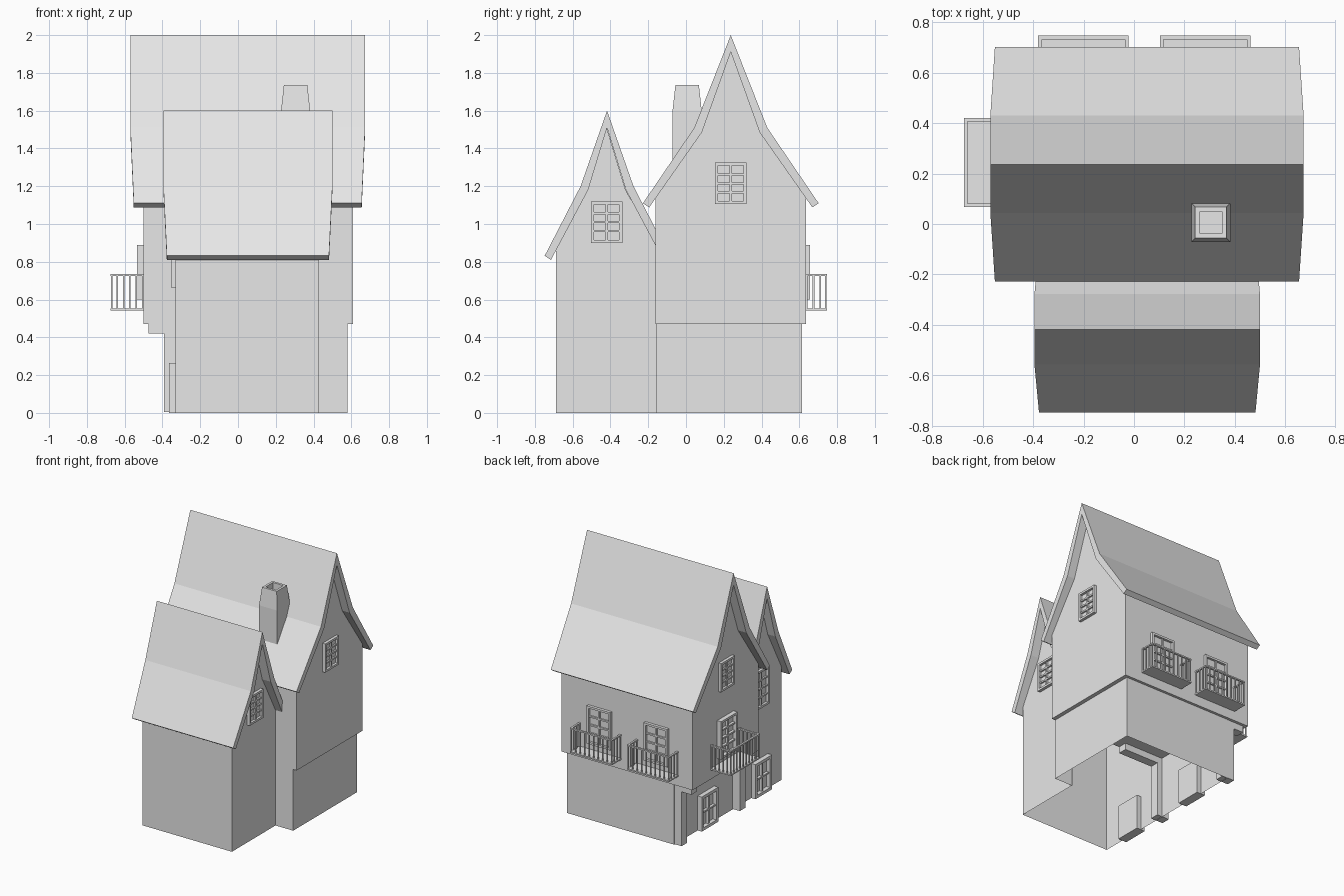
import bpy, bmesh
from mathutils import Vector

cube = bpy.data.objects.get("Cube")
if cube:
    bpy.data.objects.remove(cube, do_unlink=True)

grey = bpy.data.materials.new("plain_grey")
grey.use_nodes = True
grey.diffuse_color = (0.8, 0.8, 0.8, 1)
grey.node_tree.nodes["Principled BSDF"].inputs["Base Color"].default_value = (0.8, 0.8, 0.8, 1)


def finish(name, bm, recalc=True):
    if recalc:
        bmesh.ops.recalc_face_normals(bm, faces=bm.faces)
    mesh = bpy.data.meshes.new(name)
    bm.to_mesh(mesh)
    bm.free()
    mesh.materials.append(grey)
    obj = bpy.data.objects.new(name, mesh)
    bpy.context.collection.objects.link(obj)
    return obj


def add_box(bm, lo, hi, place=Vector):
    """Axis-aligned box, optionally placed on a wall."""
    v = [bm.verts.new(place((x, y, z))) for x in (lo[0], hi[0])
         for y in (lo[1], hi[1]) for z in (lo[2], hi[2])]
    for f in ((0, 1, 3, 2), (4, 6, 7, 5), (0, 4, 5, 1), (2, 3, 7, 6), (0, 2, 6, 4), (1, 5, 7, 3)):
        bm.faces.new([v[i] for i in f])


def on_wall(side, plane):
    """Maps (along, outward, up) to the model for a given wall."""
    if side == "back":
        return lambda p: Vector((p[0], plane + p[1], p[2]))
    sign = 1 if side == "left" else -1
    return lambda p: Vector((plane + sign * p[1], p[0], p[2]))


# House bodies: a gable profile across y, extruded along x
def house(name, x0, x1, mid, half, base, wall_top, bend, ridge, open_below):
    prof = [(mid - half, base), (mid - half, wall_top), (mid - bend[0], bend[1]), (mid, ridge),
            (mid + bend[0], bend[1]), (mid + half, wall_top), (mid + half, base)]
    bm = bmesh.new()
    a, b = [[bm.verts.new((x, y, z)) for y, z in prof] for x in (x0, x1)]
    bm.faces.new(a)
    bm.faces.new(b[::-1])
    for i in range(6):
        if not (open_below and i == 5):
            bm.faces.new((a[i], b[i], b[i + 1], a[i + 1]))
    if not open_below:
        bm.faces.new((a[6], b[6], b[0], a[0]))
    finish(name, bm)


house("upper_storey", -0.5, 0.61, 0.237, 0.398, 0.47, 1.18, (0.153, 1.485), 1.91, False)
house("front_wing", -0.33, 0.43, -0.42, 0.268, 0, 0.88, (0.1, 1.18), 1.51, True)

# Ground floor: walls only, open below
bm = bmesh.new()
plan = [(0.43, -0.16), (0.58, -0.16), (0.58, 0.615), (-0.33, 0.615), (-0.33, -0.16)]
rows = [[bm.verts.new((x, y, z)) for x, y in plan] for z in (0, 0.47)]
for i in range(4):
    bm.faces.new((rows[0][i], rows[0][i + 1], rows[1][i + 1], rows[1][i]))
finish("ground_floor_walls", bm, False)


# Roofs: thick bent slabs whose ends draw in towards the eaves
def roof(name, x0, x1, mid, outer, inner, draw_in):
    bm = bmesh.new()
    stations = []
    for k, sign in ((2, -1), (1, -1), (0, 1), (1, 1), (2, 1)):
        d = draw_in if k == 2 else 0
        ring = []
        for (y, z), x in ((outer[k], x0 + d), (outer[k], x1 - d), (inner[k], x1 - d), (inner[k], x0 + d)):
            ring.append(bm.verts.new((x, mid + sign * y, z)))
        stations.append(ring)
    for a, b in zip(stations, stations[1:]):
        for i in range(4):
            j = (i + 1) % 4
            bm.faces.new((a[i], a[j], b[j], b[i]))
    bm.faces.new(stations[0])
    bm.faces.new(stations[-1][::-1])
    finish(name, bm)


roof("main_roof", -0.57, 0.673, 0.237,
     [(0, 2.0), (0.193, 1.51), (0.465, 1.11)], [(0, 1.91), (0.153, 1.485), (0.432, 1.088)], 0.018)
roof("front_wing_roof", -0.395, 0.5, -0.418,
     [(0, 1.6), (0.14, 1.2), (0.33, 0.832)], [(0, 1.51), (0.1, 1.18), (0.297, 0.81)], 0.018)

# Chimney: tapered stack with a sunken flue
bm = bmesh.new()
rings = []
for half, z in ((0.077, 1.1), (0.077, 1.6), (0.062, 1.737), (0.044, 1.737), (0.044, 1.64)):
    rings.append([bm.verts.new((0.305 + sx * half, 0.006 + sy * half, z))
                  for sx, sy in ((-1, -1), (1, -1), (1, 1), (-1, 1))])
for a, b in zip(rings, rings[1:]):
    for i in range(4):
        j = (i + 1) % 4
        bm.faces.new((a[i], a[j], b[j], b[i]))
bm.faces.new(rings[0][::-1])
bm.faces.new(rings[-1])
finish("chimney", bm)


# Windows and doors: frame, glazing bars and a recessed pane
def window(name, side, plane, centre, width, z0, z1, panes=4, depth=0.022, inward=0.0, frame=0.016):
    place = on_wall(side, plane)
    u0, u1 = centre - width / 2, centre + width / 2
    bm = bmesh.new()
    for a, b in ((u0, u0 + frame), (u1 - frame, u1)):
        add_box(bm, (a, -inward, z0), (b, depth, z1), place)
    for a, b in ((z0, z0 + frame), (z1 - frame, z1)):
        add_box(bm, (u0 + frame, -inward, a), (u1 - frame, depth, b), place)
    add_box(bm, (u0 + frame, -inward, z0 + frame), (u1 - frame, 0.004, z1 - frame), place)
    bar = 0.006
    add_box(bm, (centre - bar, 0.004, z0 + frame), (centre + bar, depth * 0.7, z1 - frame), place)
    for i in range(1, panes):
        z = z0 + frame + (z1 - z0 - 2 * frame) * i / panes
        add_box(bm, (u0 + frame, 0.004, z - bar), (u1 - frame, depth * 0.7, z + bar), place)
    finish(name, bm)


window("left_gable_window", "left", 0.61, 0.237, 0.165, 1.105, 1.325)
window("right_gable_window", "right", -0.5, 0.237, 0.165, 1.105, 1.325)
window("wing_left_window", "left", 0.43, -0.42, 0.165, 0.9, 1.12)
window("wing_right_window", "right", -0.33, -0.42, 0.18, 0.66, 0.95)
window("right_balcony_door", "right", -0.5, 0.237, 0.2, 0.6, 0.89, depth=0.034)
for label, x in (("right", -0.2), ("left", 0.283)):
    window("back_balcony_door_" + label, "back", 0.635, x, 0.2, 0.6, 0.89)
for label, y in (("main", 0.23), ("wing", -0.42)):
    window(label + "_door", "right", -0.33, y, 0.2, 0, 0.265, 2, 0.035, 0.035, 0.022)


# Balconies: floor plate, rails on three sides and thin balusters
def balcony(name, side, plane, u0, u1, reach, long_bars, short_bars):
    place = on_wall(side, plane)
    bm = bmesh.new()
    t = 0.014
    add_box(bm, (u0, 0, 0.543), (u1, reach, 0.553), place)
    add_box(bm, (u0, reach - t, 0.725), (u1, reach, 0.735), place)
    for a in (u0, u1 - t):
        add_box(bm, (a, 0, 0.725), (a + t, reach - t, 0.735), place)
    spots = [(u0 + t / 2 + (u1 - u0 - t) * i / long_bars, reach - t / 2) for i in range(long_bars + 1)]
    for i in range(short_bars):
        d = 0.005 + (reach - t / 2) * i / short_bars
        spots += [(u0 + t / 2, d), (u1 - t / 2, d)]
    r = 0.004
    for u, d in spots:
        add_box(bm, (u - r, d - r, 0.553), (u + r, d + r, 0.725), place)
    finish(name, bm)


balcony("right_balcony", "right", -0.5, 0.068, 0.42, 0.175, 9, 5)
balcony("back_balcony_right", "back", 0.635, -0.38, -0.022, 0.112, 9, 3)
balcony("back_balcony_left", "back", 0.635, 0.104, 0.462, 0.112, 9, 3)

# Posts and beams carrying the overhang
for label, y0, y1 in (("back", 0.545, 0.613), ("middle", -0.16, -0.092)):
    bm = bmesh.new()
    add_box(bm, (-0.392, y0, 0.004), (-0.29, y1, 0.42))
    finish(label + "_post", bm)
    bm = bmesh.new()
    add_box(bm, (-0.475, y0, 0.42), (0.0, y1, 0.472))
    finish(label + "_beam", bm)
